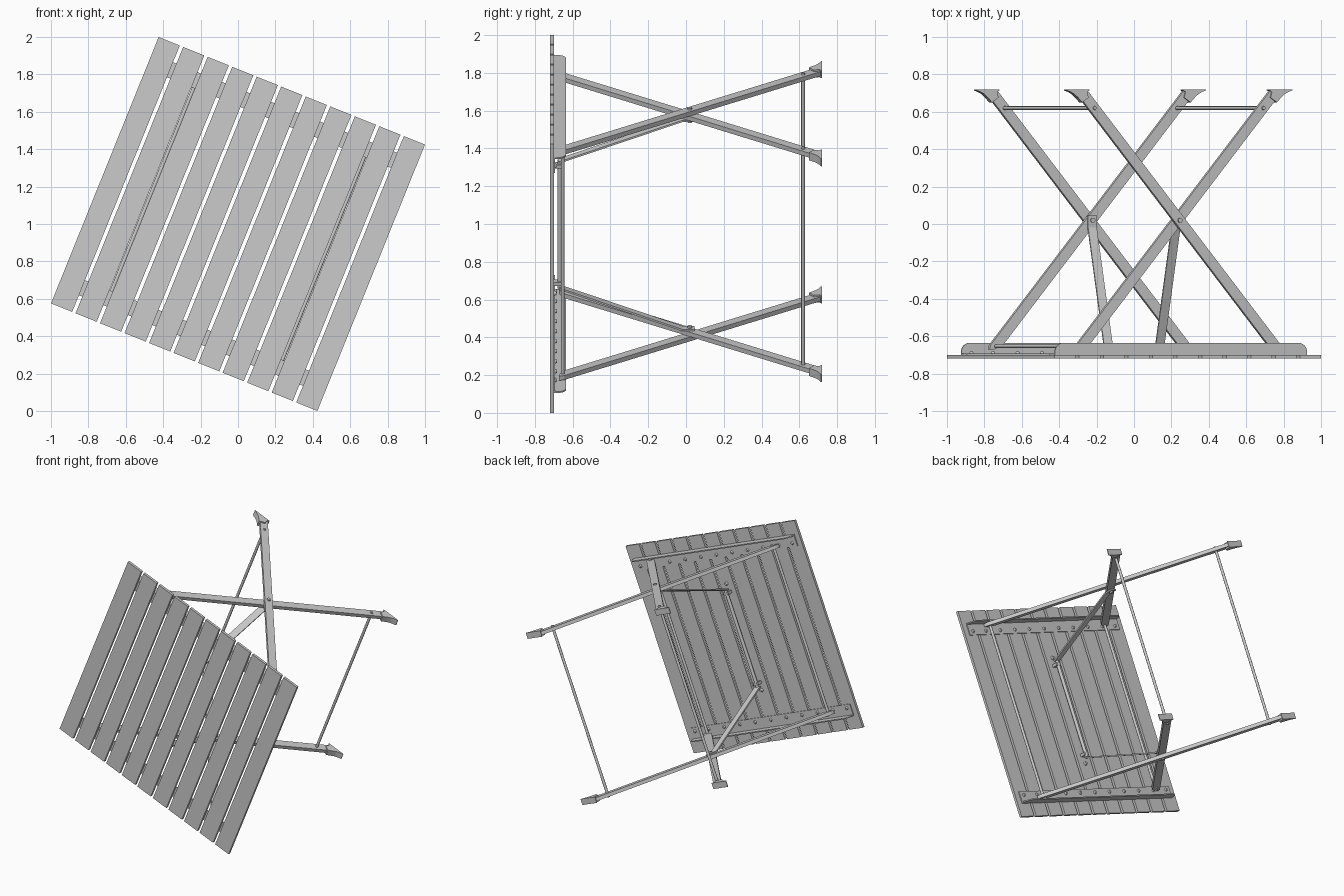
import bpy, bmesh, math
from mathutils import Vector, Matrix

if "Cube" in bpy.data.objects:
    bpy.data.objects.remove(bpy.data.objects["Cube"])

# Local frame: x across slats, z along slats, y depth; then tilted and lifted
WORLD = Matrix.Translation((0, 0, 1)) @ Matrix.Rotation(math.radians(22), 4, 'Y')


def finish(name, bm, smooth=False):
    bmesh.ops.recalc_face_normals(bm, faces=bm.faces)
    me = bpy.data.meshes.new(name)
    bm.to_mesh(me)
    bm.free()
    ob = bpy.data.objects.new(name, me)
    bpy.context.collection.objects.link(ob)
    ob.matrix_world = WORLD
    if smooth:
        bpy.ops.object.select_all(action='DESELECT')
        ob.select_set(True)
        bpy.context.view_layer.objects.active = ob
        bpy.ops.object.shade_smooth_by_angle(angle=math.radians(35))
    return ob


def box(bm, x0, x1, y0, y1, z0, z1):
    m = Matrix.Translation(((x0 + x1) / 2, (y0 + y1) / 2, (z0 + z1) / 2))
    m = m @ Matrix.Diagonal((x1 - x0, y1 - y0, abs(z1 - z0), 1))
    bmesh.ops.create_cube(bm, size=1, matrix=m)


def prism(bm, pts, z0, z1):
    """Extrude an x-y profile along z."""
    f = bm.faces.new([bm.verts.new((x, y, z0)) for x, y in pts])
    ext = bmesh.ops.extrude_face_region(bm, geom=[f])
    vs = [g for g in ext['geom'] if isinstance(g, bmesh.types.BMVert)]
    bmesh.ops.translate(bm, verts=vs, vec=(0, 0, z1 - z0))


def rod(bm, a, b, r, r2=None, n=16):
    a, b = Vector(a), Vector(b)
    d = b - a
    m = Matrix.Translation((a + b) / 2) @ d.to_track_quat('Z', 'Y').to_matrix().to_4x4()
    bmesh.ops.create_cone(bm, cap_ends=True, segments=n, radius1=r,
                          radius2=r if r2 is None else r2, depth=d.length, matrix=m)


HALF, W, PITCH = 0.768, 0.122, 0.1414
SLATS = [(i - 5) * PITCH for i in range(11)]

# Table top slats
for x in SLATS:
    bm = bmesh.new()
    box(bm, x - W / 2, x + W / 2, -0.72, -0.70, -HALF, HALF)
    finish("slat", bm)

# Angle rails under the top, upright flange on the outer edge with rounded ends
for s in (-1, 1):
    bm = bmesh.new()
    box(bm, -0.727, 0.727, -0.70, -0.693, s * 0.585, s * 0.672)
    R = 0.05
    arc = [(0.677 + R * math.cos(a), -0.685 + R * math.sin(a))
           for a in [math.pi / 2 * k / 6 for k in range(7)]]
    pts = [(0.727, -0.70)] + arc
    pts += [(-x, y) for x, y in reversed(pts)]
    prism(bm, pts, s * 0.664, s * 0.672)
    finish("angle_rail", bm)

    bm = bmesh.new()
    for x in SLATS:
        if abs(x) < 0.7:
            rod(bm, (x, -0.694, s * 0.612), (x, -0.683, s * 0.612), 0.013, 0.008, 12)
    for x in (-0.69, 0.69):
        rod(bm, (x, -0.694, s * 0.612), (x, -0.683, s * 0.612), 0.013, 0.008, 12)
    finish("rail_screws", bm, True)

# Two crossed leg frames: (direction of the feet, z of the leg centre)
SLOPE, PIVOT_Y = 0.82, 0.02


def leg_x(y):
    return SLOPE * (y - PIVOT_Y)


HW = 0.028 * math.hypot(1, SLOPE)
for d, zc in ((-1, 0.643), (1, 0.616)):
    for s in (-1, 1):
        # Leg, cut level at the foot and clipped at the table
        bm = bmesh.new()
        t, b = 0.712, -0.672
        pts = [(leg_x(t) - HW, t), (leg_x(t) + HW, t),
               (leg_x(b + 0.025) + HW, b + 0.025), (leg_x(b) + HW - 0.035, b),
               (leg_x(b) - HW + 0.015, b), (leg_x(b + 0.025) - HW, b + 0.025)]
        prism(bm, [(d * x, y) for x, y in pts], s * (zc - 0.0125), s * (zc + 0.0125))
        finish("leg", bm)

        # Flared foot cap
        bm = bmesh.new()
        pts = [(0.525, 0.72), (0.525, 0.715), (0.538, 0.706), (0.53, 0.676),
               (0.567, 0.65), (0.59, 0.675), (0.612, 0.695), (0.635, 0.707),
               (0.655, 0.714), (0.655, 0.72)]
        prism(bm, [(d * x, y) for x, y in pts], s * (zc - 0.022), s * (zc + 0.022))
        finish("foot", bm)

        # Bolt heads at the spreader and table pivot
        bm = bmesh.new()
        for y in (0.62, -0.645):
            x = d * leg_x(y)
            rod(bm, (x, y, s * zc), (x, y, s * (zc + 0.021)), 0.012, 0.009, 12)
        finish("leg_bolts", bm, True)

    # Spreader between the feet and pivot rod at the table
    for name, y in (("foot_spreader", 0.62), ("pivot_rod", -0.653)):
        bm = bmesh.new()
        x = d * leg_x(y)
        rod(bm, (x, y, -zc), (x, y, zc), 0.01)
        finish(name, bm, True)

# Flat braces from the leg crossing down to the centre slat
for s in (-1, 1):
    bm = bmesh.new()
    a, b = Vector((0, -0.02, s * 0.597)), Vector((0, -0.672, s * 0.36))
    d = b - a
    m = Matrix.Translation((a + b) / 2) @ d.to_track_quat('Z', 'X').to_matrix().to_4x4()
    wide_x = abs((m.to_3x3() @ Vector((1, 0, 0))).x) > 0.5
    size = (0.05, 0.01) if wide_x else (0.01, 0.05)
    bmesh.ops.create_cube(bm, size=1, matrix=m @ Matrix.Diagonal((*size, d.length, 1)))
    box(bm, -0.025, 0.025, -0.025, 0.046, s * 0.592, s * 0.602)
    finish("brace", bm)

    # Crossing pivot bolt
    bm = bmesh.new()
    rod(bm, (0, PIVOT_Y, s * 0.582), (0, PIVOT_Y, s * 0.664), 0.013, n=12)
    finish("pivot_bolt", bm, True)

    # Clip and screw holding the brace rod
    bm = bmesh.new()
    box(bm, -0.022, 0.022, -0.70, -0.66, s * 0.325, s * 0.345)
    rod(bm, (0, -0.70, s * 0.395), (0, -0.685, s * 0.395), 0.014, 0.009, 12)
    finish("brace_clip", bm)

# Rod joining both braces along the centre slat
bm = bmesh.new()
rod(bm, (0, -0.668, -0.365), (0, -0.668, 0.365), 0.012)
finish("brace_rod", bm, True)
